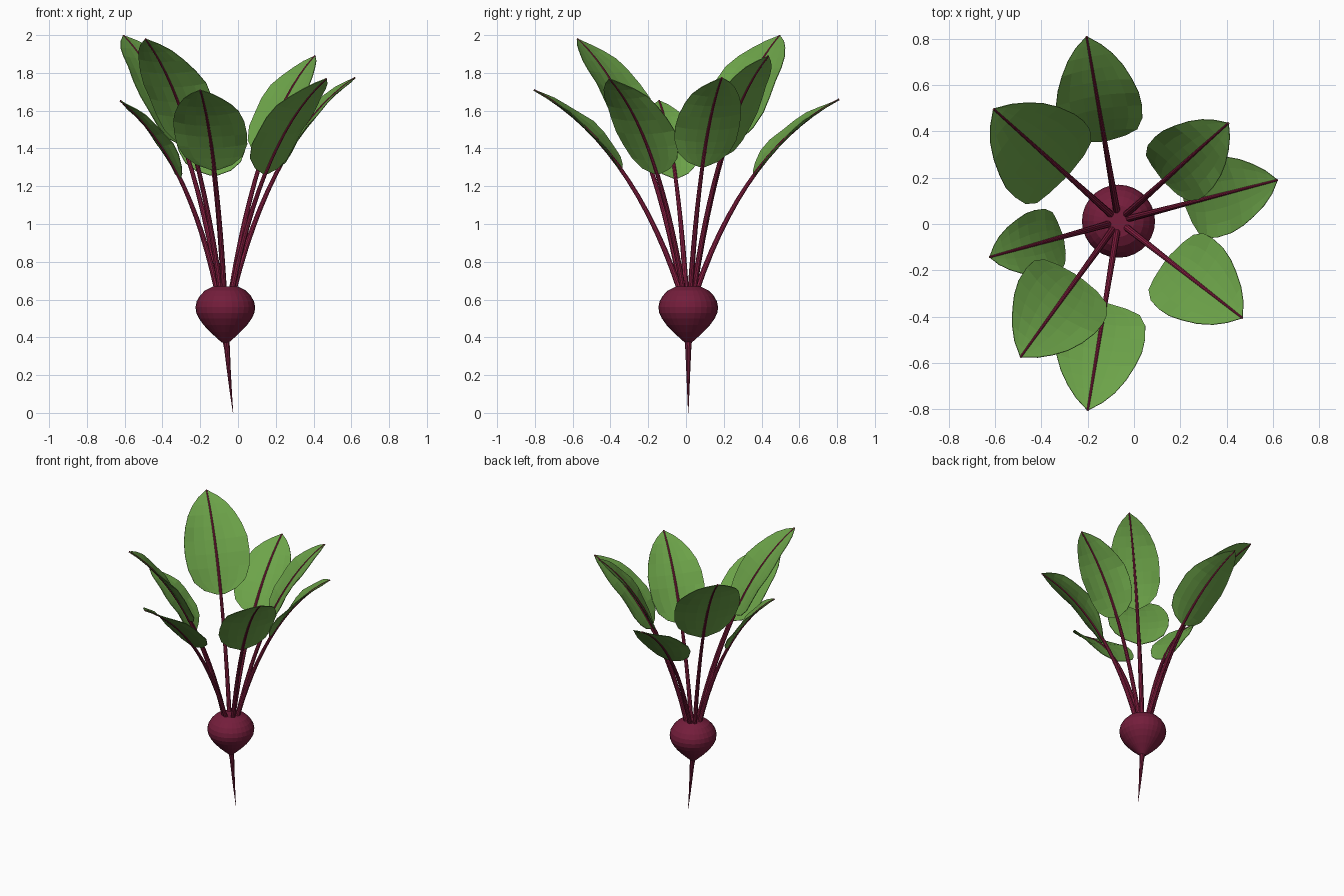
import bpy, bmesh, math
from mathutils import Vector

if "Cube" in bpy.data.objects:
    bpy.data.objects.remove(bpy.data.objects["Cube"])

CX, CY = -0.067, 0.012          # axis of the bulb


def material(name, rgb):
    m = bpy.data.materials.new(name)
    m.diffuse_color = (*rgb, 1)
    m.use_nodes = True
    m.node_tree.nodes["Principled BSDF"].inputs["Base Color"].default_value = m.diffuse_color
    return m


BEET = material("beet red", (0.175, 0.0125, 0.044))
STEM = material("stem red", (0.27, 0.015, 0.06))
GREEN = material("leaf green", (0.152, 0.37, 0.067))


def finish(bm, name, mat):
    bmesh.ops.recalc_face_normals(bm, faces=bm.faces[:])
    me = bpy.data.meshes.new(name)
    bm.to_mesh(me)
    bm.free()
    me.materials.append(mat)
    ob = bpy.data.objects.new(name, me)
    bpy.context.collection.objects.link(ob)
    return ob


def skin(rings, name, mat):
    """Join closed rings of points into a capped surface."""
    bm = bmesh.new()
    loops = [[bm.verts.new(p) for p in ring] for ring in rings]
    n = len(loops[0])
    for a, b in zip(loops, loops[1:]):
        for i in range(n):
            j = (i + 1) % n
            bm.faces.new((a[i], a[j], b[j], b[i]))
    bm.faces.new(loops[0][::-1])
    bm.faces.new(loops[-1])
    return finish(bm, name, mat)


def tube(points, radii, side, sides, name, mat):
    rings = []
    for i, p in enumerate(points):
        t = (points[min(i + 1, len(points) - 1)] - points[max(i - 1, 0)]).normalized()
        up = side.cross(t).normalized()
        rings.append([p + radii[i] * (math.cos(a) * side + math.sin(a) * up)
                      for a in (2 * math.pi * k / sides for k in range(sides))])
    return skin(rings, name, mat)


# Bulb: turned profile (radius, height)
profile = [(0.018, 0.372), (0.042, 0.393), (0.08, 0.428), (0.115, 0.465), (0.14, 0.5),
           (0.154, 0.53), (0.158, 0.56), (0.152, 0.59), (0.135, 0.62), (0.108, 0.648),
           (0.068, 0.668)]
SEG = 28
skin([[(CX + r * math.cos(2 * math.pi * k / SEG), CY + r * math.sin(2 * math.pi * k / SEG), z)
       for k in range(SEG)] for r, z in profile], "bulb", BEET)

# Tap root
root = [Vector((x, 0.012, z)) for x, z in
        [(-0.066, 0.4), (-0.058, 0.34), (-0.049, 0.23), (-0.038, 0.11), (-0.026, 0)]]
tube(root, [0.021, 0.016, 0.011, 0.006, 0.001], Vector((0, 1, 0)), 10, "tap_root", BEET)

# Leaves: tip x, y, z, half width of the blade, where it starts on the stalk
leaves = [(-0.205, 0.81, 1.66, 0.185, 0.48), (0.408, 0.436, 1.89, 0.167, 0.45),
          (0.62, 0.19, 1.775, 0.175, 0.46), (0.468, -0.406, 1.77, 0.192, 0.43),
          (-0.20, -0.805, 1.71, 0.195, 0.48), (-0.49, -0.575, 1.98, 0.205, 0.45),
          (-0.624, -0.143, 1.653, 0.143, 0.47), (-0.607, 0.497, 1.998, 0.222, 0.45)]
# Blade outline: position along blade, share of half width
outline = [(0, 0.1), (0.04, 0.5), (0.11, 0.8), (0.22, 0.96), (0.34, 1.0), (0.47, 0.98),
           (0.6, 0.88), (0.72, 0.73), (0.83, 0.53), (0.92, 0.3), (1, 0.01)]

for n, (tx, ty, tz, half, start) in enumerate(leaves, 1):
    d = Vector((tx - CX, ty - CY, 0))
    reach = d.length
    d.normalize()
    side = Vector((-d.y, d.x, 0))

    def curve(t):
        a, b, c = (1 - t) ** 2, 2 * t * (1 - t), t * t
        r = a * 0.045 + b * 0.38 * reach + c * reach
        z = a * 0.65 + b * (0.66 + 0.74 * (tz - 0.66)) + c * tz
        return Vector((CX, CY, z)) + d * r

    # Stalk and midrib
    ts = [i / 14 for i in range(15)]
    tube([curve(t) for t in ts], [0.0155 - 0.0105 * t for t in ts], side, 10,
         f"leaf_stalk_{n}", STEM)

    # Blade: gently cupped and rippled sheet
    bm = bmesh.new()
    rows = []
    for s, w in outline:
        t = start + (1 - start) * s
        p = curve(t)
        up = (curve(t + 0.01) - curve(t - 0.01)).normalized().cross(side)
        row = []
        for u in (-1, -0.67, -0.33, 0, 0.33, 0.67, 1):
            lift = 0.15 * half * (u * w) ** 2 + 0.006 * u * u * w * math.sin(14 * s + 2 * n + 2 * u)
            row.append(bm.verts.new(p + side * (u * w * half) + up * lift))
        rows.append(row)
    for a, b in zip(rows, rows[1:]):
        for i in range(6):
            bm.faces.new((a[i], b[i], b[i + 1], a[i + 1]))
    blade = finish(bm, f"leaf_blade_{n}", GREEN)
    mod = blade.modifiers.new("thickness", "SOLIDIFY")
    mod.thickness = 0.004
    mod.offset = 0
